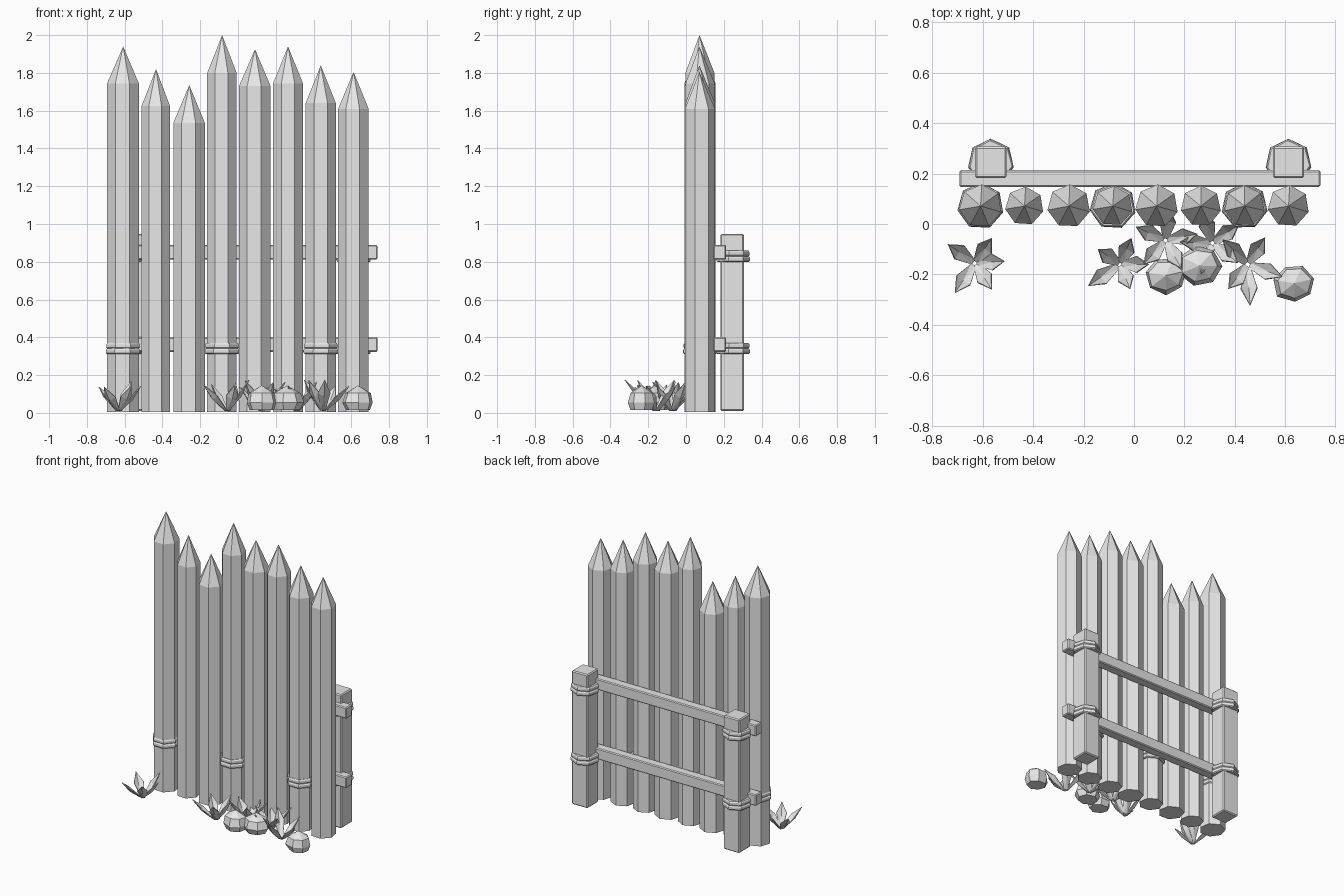
import bpy, math, random
from mathutils import Vector

random.seed(4)
cube = bpy.data.objects.get("Cube")
if cube:
    bpy.data.objects.remove(cube, do_unlink=True)

grey = bpy.data.materials.new("plain grey")
grey.use_nodes = True
COLOUR = (0.8, 0.8, 0.8, 1)
grey.diffuse_color = COLOUR
grey.node_tree.nodes["Principled BSDF"].inputs["Base Color"].default_value = COLOUR


def make(name, verts, faces, loc=(0, 0, 0)):
    mesh = bpy.data.meshes.new(name)
    mesh.from_pydata(verts, [], faces)
    mesh.materials.append(grey)
    ob = bpy.data.objects.new(name, mesh)
    ob.location = loc
    bpy.context.collection.objects.link(ob)
    return ob


def lathe(name, profile, loc, sides=7, turn=0.0, wobble=0.0, stretch=1.0):
    """Stack of polygon rings (radius, z), closed at both ends; radius 0 is a point."""
    verts, faces, rings = [], [], []
    for r, z in profile:
        n = 1 if r == 0 else sides
        rings.append(list(range(len(verts), len(verts) + n)))
        for i in range(n):
            a = math.pi / 2 + turn + math.tau * i / sides
            k = r * (1 + random.uniform(-wobble, wobble))
            verts.append((k * math.cos(a) * stretch, k * math.sin(a), z))
    for low, high in zip(rings, rings[1:]):
        for i in range(sides):
            j = (i + 1) % sides
            if len(high) == 1:
                faces.append((low[i], low[j], high[0]))
            else:
                faces.append((low[i], low[j], high[j], high[i]))
    faces.append(rings[0][::-1])
    if len(rings[-1]) > 1:
        faces.append(rings[-1])
    return make(name, verts, faces, loc)


def box(name, lo, hi, bevel=0.007):
    verts = [(x, y, z) for x in (lo[0], hi[0]) for y in (lo[1], hi[1]) for z in (lo[2], hi[2])]
    faces = [(0, 1, 3, 2), (4, 6, 7, 5), (0, 4, 5, 1), (2, 3, 7, 6), (0, 2, 6, 4), (1, 5, 7, 3)]
    ob = make(name, verts, faces)
    mod = ob.modifiers.new("edge bevel", "BEVEL")
    mod.width = bevel
    mod.segments = 1
    return ob


def binding(name, x, y, z, turn=0.0):
    """Two rope turns, one above the other."""
    for k, dz in enumerate((-0.03, 0.0)):
        r = 0.093 - 0.002 * k
        lathe(f"{name}_{k + 1}", [(r - 0.006, 0), (r, 0.006), (r, 0.022), (r - 0.006, 0.03)],
              (x, y, z + dz), turn=turn + 0.04 * k)


# Sharpened stakes: x, radius, shoulder height, tip height
STAKES = [(-0.608, 0.086, 1.745, 1.94), (-0.434, 0.077, 1.625, 1.82),
          (-0.258, 0.086, 1.535, 1.735), (-0.084, 0.080, 1.80, 2.0),
          (0.09, 0.086, 1.73, 1.925), (0.265, 0.081, 1.745, 1.94),
          (0.438, 0.082, 1.64, 1.84), (0.612, 0.083, 1.61, 1.805)]
for i, (x, r, shoulder, tip) in enumerate(STAKES):
    turn = random.uniform(-0.1, 0.1)
    lathe(f"stake_{i + 1}", [(r, 0.004), (r, shoulder), (0, tip)], (x, 0.071, 0), turn=turn)
    if i in (0, 3, 6):
        binding(f"stake_binding_{i + 1}", x, 0.071, 0.341, turn)

# Rear posts, rails and their bindings
for side, x in (("right", -0.567), ("left", 0.612)):
    box(f"rear_post_{side}", (x - 0.062, 0.182, 0.01), (x + 0.062, 0.307, 0.948))
    for level, z in (("lower", 0.341), ("upper", 0.829)):
        binding(f"post_binding_{level}_{side}", x, 0.245, z)
for level, z in (("lower", 0.362), ("upper", 0.85)):
    box(f"rail_{level}", (-0.692, 0.146, z - 0.039), (0.738, 0.213, z + 0.039), 0.006)


# Leafy tufts: creased diamond leaves spreading from a centre
def tuft(name, centre, tips):
    verts, faces = [], []
    for tx, ty in tips:
        out = Vector((tx - centre[0], ty - centre[1], 0))
        reach = out.length
        out.normalize()
        across = Vector((-out.y, out.x, 0))
        high = random.uniform(0.13, 0.17)

        def at(d, w, h):
            return out * d * reach + across * w + Vector((0, 0, h * high))
        b = len(verts)
        verts += [at(0.08, -0.012, 0.05), at(0.08, 0.012, 0.05),
                  at(0.58, -0.034, 0.6), at(0.62, 0, 0.47), at(0.58, 0.034, 0.6), at(1, 0, 1)]
        faces += [(b, b + 3, b + 2), (b, b + 1, b + 3), (b + 1, b + 4, b + 3),
                  (b + 2, b + 3, b + 5), (b + 3, b + 4, b + 5)]
    ob = make(name, verts, faces, (centre[0], centre[1], 0.004))
    ob.modifiers.new("leaf thickness", "SOLIDIFY").thickness = 0.005


def star(centre, reach, turn):
    return [(centre[0] + reach * math.cos(turn + math.tau * i / 5),
             centre[1] + reach * math.sin(turn + math.tau * i / 5)) for i in range(5)]


tuft("tuft_right", (-0.63, -0.155),
     [(-0.738, -0.08), (-0.563, -0.055), (-0.512, -0.147), (-0.563, -0.26), (-0.71, -0.274)])
tuft("tuft_middle", (-0.055, -0.16),
     [(-0.183, -0.246), (-0.015, -0.258), (0.06, -0.16), (-0.01, -0.055), (-0.143, -0.10)])
tuft("tuft_left", (0.45, -0.16),
     [(0.46, -0.325), (0.59, -0.21), (0.52, -0.052), (0.35, -0.06), (0.373, -0.258)])
tuft("tuft_behind_stones", (0.125, -0.065), star((0.125, -0.065), 0.13, 0.2))
tuft("tuft_by_stakes", (0.31, -0.075), star((0.31, -0.075), 0.13, 0.6))

# Faceted stones
for name, x, y, r in (("stone_middle", 0.125, -0.205, 0.072), ("stone_inner", 0.26, -0.165, 0.078),
                      ("stone_left", 0.635, -0.235, 0.073)):
    lathe(name, [(r * 0.8, 0.015), (r * 1.06, 0.055), (r * 0.85, 0.105), (0, 0.145)],
          (x, y, 0), turn=random.random(), wobble=0.08, stretch=1.1)
